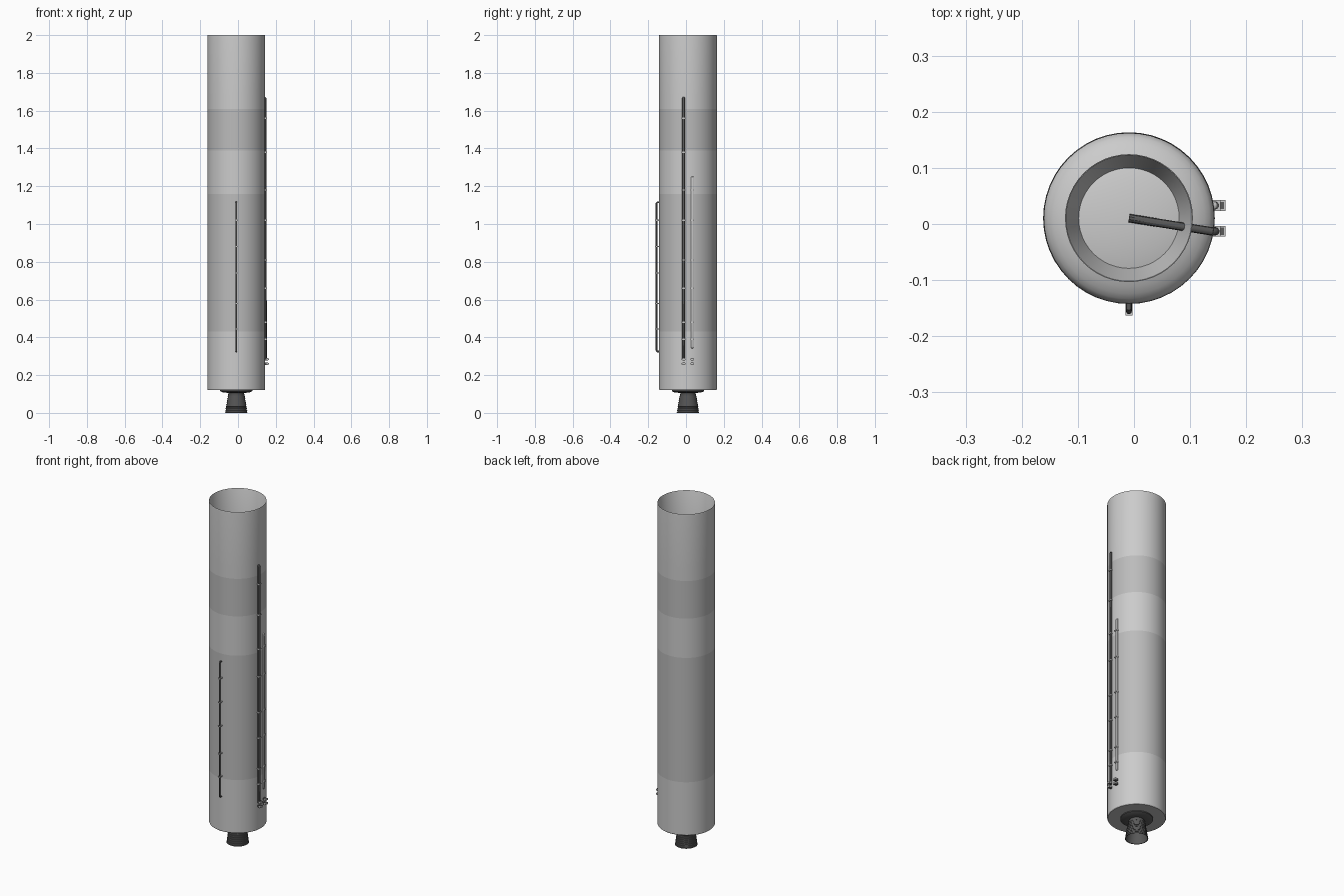
import bpy, bmesh, math

if "Cube" in bpy.data.objects:
    bpy.data.objects.remove(bpy.data.objects["Cube"])

CX, CY, R = -0.009, 0.0105, 0.153   # body axis and radius
SEG = 48


def material(name, g):
    m = bpy.data.materials.new(name)
    m.diffuse_color = (g, g, g, 1)
    m.use_nodes = True
    m.node_tree.nodes["Principled BSDF"].inputs["Base Color"].default_value = m.diffuse_color
    return m


TANK = material("tank_grey", 0.5)
DARK = material("dark_grey", 0.1)


def finish(ob, mat=None, angle=35):
    if mat:
        ob.data.materials.append(mat)
    bpy.ops.object.select_all(action='DESELECT')
    ob.select_set(True)
    bpy.context.view_layer.objects.active = ob
    if ob.type == 'CURVE':
        bpy.ops.object.convert(target='MESH')
        ob = bpy.context.object
    bpy.ops.object.shade_smooth_by_angle(angle=math.radians(angle))
    return ob


def add_mesh(name, bm, mat=None):
    me = bpy.data.meshes.new(name)
    bm.to_mesh(me)
    bm.free()
    ob = bpy.data.objects.new(name, me)
    bpy.context.collection.objects.link(ob)
    return finish(ob, mat)


def lathe(name, profile, mat=None, closed=False):
    """Spin (radius, z) points around the body axis."""
    bm = bmesh.new()
    vs = [bm.verts.new((r, 0, z)) for r, z in profile]
    pairs = list(zip(vs, vs[1:])) + ([(vs[-1], vs[0])] if closed else [])
    edges = [bm.edges.new(p) for p in pairs]
    bmesh.ops.spin(bm, geom=vs + edges, cent=(0, 0, 0), axis=(0, 0, 1),
                   angle=2 * math.pi, steps=SEG, use_duplicate=False)
    bmesh.ops.remove_doubles(bm, verts=bm.verts, dist=1e-5)
    bmesh.ops.recalc_face_normals(bm, faces=bm.faces)
    bmesh.ops.translate(bm, verts=bm.verts, vec=(CX, CY, 0))
    return add_mesh(name, bm, mat)


def tube(name, pts, r, mat=None):
    cu = bpy.data.curves.new(name, 'CURVE')
    cu.dimensions = '3D'
    cu.bevel_depth = r
    cu.bevel_resolution = 3
    cu.use_fill_caps = True
    sp = cu.splines.new('POLY')
    sp.points.add(len(pts) - 1)
    for p, c in zip(sp.points, pts):
        p.co = (*c, 1)
    ob = bpy.data.objects.new(name, cu)
    bpy.context.collection.objects.link(ob)
    return finish(ob, mat)


def box(name, loc, size, mat=None):
    bm = bmesh.new()
    bmesh.ops.create_cube(bm, size=1)
    bmesh.ops.scale(bm, vec=size, verts=bm.verts)
    bmesh.ops.translate(bm, vec=loc, verts=bm.verts)
    return add_mesh(name, bm, mat)


def dome(z, h, n=10):
    return [(R * 0.99 * math.cos(a), z + h * math.sin(a))
            for a in (i * math.pi / 2 / n for i in range(n + 1))]


# stacked hull sections
sections = [("aft_skirt", 0.125, 0.413, None), ("aft_ring", 0.413, 0.432, None),
            ("lower_tank", 0.432, 1.16, TANK), ("intertank", 1.16, 1.39, None),
            ("upper_tank", 1.39, 1.61, TANK), ("forward_ring", 1.61, 1.68, None)]
for name, z0, z1, mat in sections:
    lathe(name, [(R, z0), (R, z1)], mat)

# open forward shell with a slightly rounded lip
lathe("forward_shell", [(R - .002, 1.61), (R - .002, 1.998), (R - .001, 2.0),
                        (R - .0005, 1.998), (R, 1.992), (R, 1.68)])

# flat base, engine mount
lathe("base_plate", [(R, 0.125), (R - .003, 0.12), (0, 0.12)], TANK)
lathe("engine_mount", [(0.085, 0.121), (0.085, 0.115), (0.07, 0.108),
                       (0.045, 0.106), (0, 0.106)], DARK)

# ribbed engine bell, hollow inside
outer, n = [], 10
for i in range(n):
    z = 0.108 * (1 - i / n)
    r = 0.040 + 0.018 * (i / n) ** 0.8
    outer += [(r, z), (r, z - 0.007), (r + .003, z - 0.008), (r + .003, z - 0.0105)]
inner = [(0.057, 0.0), (0.05, 0.04), (0.036, 0.09), (0.0, 0.098)]
lathe("engine_bell", outer + [(0.0605, 0.0)] + inner, DARK)

# forward dome with flared collar
lathe("forward_dome", dome(1.61, 0.05))
lathe("dome_collar", [(0.090, 1.648), (0.114, 1.70), (0.1125, 1.70), (0.0885, 1.648)],
      TANK, closed=True)

# side conduits: long one feeds over the dome, short one enters the intertank
AX, AY, BY = 0.145, -0.013, 0.033
tube("long_conduit", [(CX, CY, 1.667), (0.138, AY, 1.667), (0.143, AY, 1.665),
                      (AX, AY, 1.66), (AX, AY, 0.285)], 0.0075, DARK)
tube("short_conduit", [(0.12, BY, 1.247), (0.138, BY, 1.247), (0.1425, BY, 1.245),
                       (AX - .001, BY, 1.238), (AX - .001, BY, 0.355),
                       (0.1425, BY, 0.349), (0.138, BY, 0.347), (0.12, BY, 0.347)], 0.0075)
for i, z in enumerate((1.56, 1.38, 1.18, 1.02, 0.81, 0.66, 0.48, 0.39)):
    for tag, y in (("long", AY), ("short", BY)):
        if tag == "long" or z < 1.2:
            box(f"{tag}_clamp_{i}", (0.144, y, z), (0.02, 0.019, 0.006))

# connector blocks at the conduit feet
for tag, y in (("long", AY), ("short", BY)):
    for j, z in enumerate((0.26, 0.284)):
        box(f"{tag}_connector_{j}", (0.1475, y, z), (0.025, 0.013, 0.012), DARK)
        box(f"{tag}_connector_cap_{j}", (0.157, y, z), (0.012, 0.019, 0.01))

# front stand-off rail
FY = -0.156
tube("front_rail", [(CX, -0.135, 0.325), (CX, -0.151, 0.325), (CX, FY, 0.331),
                    (CX, FY, 1.109), (CX, -0.151, 1.115), (CX, -0.135, 1.115)], 0.005, DARK)
for i, z in enumerate((1.02, 0.88, 0.74, 0.58, 0.445)):
    box(f"front_clamp_{i}", (CX, -0.151, z), (0.013, 0.024, 0.006))
